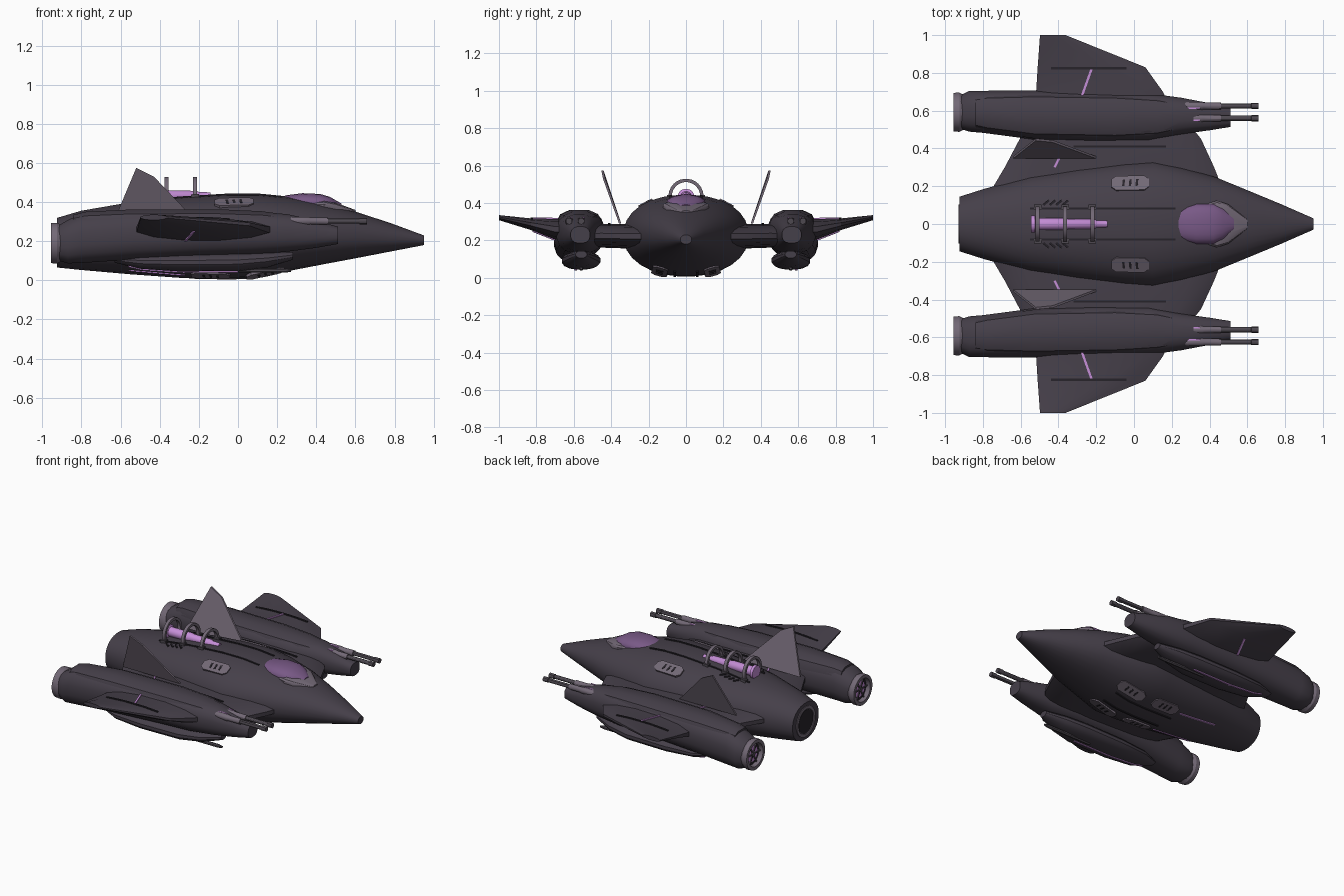
import bpy, bmesh, math
from mathutils import Vector
from mathutils.bvhtree import BVHTree

if "Cube" in bpy.data.objects:
    bpy.data.objects.remove(bpy.data.objects["Cube"])


def material(name, r, g, b):
    m = bpy.data.materials.new(name)
    m.use_nodes = True
    m.diffuse_color = (r, g, b, 1)
    m.node_tree.nodes["Principled BSDF"].inputs["Base Color"].default_value = (r, g, b, 1)
    return m


HULL = material("dark hull", .060, .050, .067)
GREY = material("trim grey", .17, .14, .18)
STEEL = material("gun metal", .075, .065, .08)
BLACK = material("recess black", .02, .017, .023)
GLOW = material("violet glow", .56, .27, .68)
GLASS = material("canopy violet", .19, .10, .24)
SURFACE = {}


def finish(name, bm, mat, mirror=False, angle=30):
    """Turn a bmesh into a named object, smooth it and mirror it across the centre line."""
    bmesh.ops.recalc_face_normals(bm, faces=bm.faces)
    SURFACE[name] = BVHTree.FromBMesh(bm)
    me = bpy.data.meshes.new(name)
    bm.to_mesh(me)
    bm.free()
    me.materials.append(mat)
    ob = bpy.data.objects.new(name, me)
    bpy.context.collection.objects.link(ob)
    bpy.ops.object.select_all(action="DESELECT")
    ob.select_set(True)
    bpy.context.view_layer.objects.active = ob
    bpy.ops.object.shade_smooth_by_angle(angle=math.radians(angle))
    if mirror:
        mod = ob.modifiers.new("Mirror", "MIRROR")
        mod.use_axis = (False, True, False)
    return ob


def add_skin(bm, rings, closed=False):
    """Bridge rings of points, capping the ends unless the loft closes on itself."""
    loops = [[bm.verts.new(p) for p in ring] for ring in rings]
    pairs = list(zip(loops, loops[1:]))
    if closed:
        pairs.append((loops[-1], loops[0]))
    for a, b in pairs:
        for i in range(len(a)):
            j = (i + 1) % len(a)
            bm.faces.new((a[i], a[j], b[j], b[i]))
    if not closed:
        bm.faces.new(loops[0])
        bm.faces.new(loops[-1])


def skin(name, rings, mat, mirror=False, closed=False, angle=30):
    bm = bmesh.new()
    add_skin(bm, rings, closed)
    return finish(name, bm, mat, mirror, angle)


def oval(n, power):
    """Unit superellipse."""
    out = []
    for i in range(n):
        a = math.tau * (i + .5) / n
        c, s = math.cos(a), math.sin(a)
        out.append((math.copysign(abs(c) ** (2 / power), c), math.copysign(abs(s) ** (2 / power), s)))
    return out


def body(name, stations, mat, n=24, power=2.2, mirror=False, angle=30):
    """Loft along x; each station is x, centre y, half width, bottom, top."""
    rings = [[(x, cy + w * c, (lo + hi) / 2 + (hi - lo) / 2 * s) for c, s in oval(n, power)]
             for x, cy, w, lo, hi in stations]
    return skin(name, rings, mat, mirror, angle=angle)


def wing(name, stations, mat, n=12, power=1.6):
    """Loft along y; each station is y, rear x, front x, middle z, half thickness."""
    rings = [[((a + b) / 2 + (b - a) / 2 * c, y, z + t * s) for c, s in oval(n, power)]
             for y, a, b, z, t in stations]
    return skin(name, rings, mat, True)


def lathe(name, profile, cy, cz, mat, n=20, mirror=True, closed=False):
    """Turn (x, radius) pairs about an axis along x."""
    rings = [[(x, cy + r * c, cz + r * s) for c, s in oval(n, 2)] for x, r in profile]
    return skin(name, rings, mat, mirror, closed)


def strip(name, target, start, end, mat, r=.006, below=False, steps=8):
    """Thin raised line that follows a surface between two plan points."""
    a, b = Vector((*start, 0)), Vector((*end, 0))
    side = (b - a).normalized().cross(Vector((0, 0, 1))) * r
    up = Vector((0, 0, r))
    sky = Vector((0, 0, -3 if below else 3))
    rings = []
    for i in range(steps + 1):
        hit = SURFACE[target].ray_cast(a.lerp(b, i / steps) + sky, -sky.normalized())[0]
        if hit:
            rings.append([hit + side + up, hit - side + up, hit - side - up, hit + side - up])
    return skin(name, rings, mat, True)


def hatch(name, x, y, below=False):
    """Eight-sided service plate with three dark slots, lying on the fuselage."""
    sky = Vector((0, 0, -3 if below else 3))
    p, nrm, _, _ = SURFACE["fuselage"].ray_cast(Vector((x, y, 0)) + sky, -sky.normalized())
    u = (Vector((1, 0, 0)) - nrm * nrm.x).normalized()
    v = nrm.cross(u)

    def plate(bm, pts, h):
        add_skin(bm, [[p + u * a + v * b + nrm * k for a, b in pts] for k in (-h, h)])
    bm = bmesh.new()
    corners = [(.1, .022), (.075, .042), (-.075, .042), (-.1, .022)]
    plate(bm, corners + [(-a, -b) for a, b in corners], .007)
    finish(name + "_plate", bm, GREY, True)
    bm = bmesh.new()
    for k in (-.035, 0, .035):
        plate(bm, [(k - .008, -.02), (k + .004, -.02), (k + .008, .02), (k - .004, .02)], .009)
    finish(name + "_slots", bm, BLACK, True)


# Main body with blunt nose and flat stern
body("fuselage", [
    (-.925, 0, .145, .065, .32), (-.8, 0, .185, .052, .357), (-.55, 0, .255, .03, .4),
    (-.3, 0, .295, .012, .43), (-.05, 0, .325, .007, .444), (.1, 0, .335, .012, .444),
    (.25, 0, .30, .045, .43), (.43, 0, .25, .08, .395), (.6, 0, .18, .112, .352),
    (.78, 0, .105, .147, .293), (.95, 0, .03, .18, .23)], HULL, 28)
lathe("stern_ring", [(-.93, .105), (-.93, .085), (-.915, .085), (-.915, .105)],
      0, .19, GREY, 24, False, True)
lathe("stern_recess", [(-.928, .08), (-.91, .08)], 0, .19, BLACK, 24, False)

# Cockpit
body("canopy_frame", [(.36, 0, .10, .34, .405), (.44, 0, .125, .34, .408), (.5, 0, .105, .33, .397),
                      (.6, 0, .025, .31, .36)], GREY, 16, 4)
body("canopy", [(.22, 0, .06, .34, .425), (.25, 0, .092, .34, .436), (.33, 0, .106, .34, .446),
                (.42, 0, .106, .34, .442), (.47, 0, .085, .34, .427), (.53, 0, .035, .34, .392)],
     GLASS, 20, 2.4, angle=50)

# Dorsal power coil under three hoops
lathe("power_coil", [(-.545, .045), (-.525, .045), (-.52, .032), (-.36, .032), (-.35, .028),
                     (-.21, .026), (-.2, .02), (-.14, .018)], 0, .432, GLOW, 16, False)
for i, x in enumerate((-.51, -.365, -.22)):
    lathe(f"coil_hoop_{i}", [(x - .011, .094), (x + .011, .094), (x + .011, .076), (x - .011, .076)],
          0, .436, GREY, 28, False, True)
    strip(f"hoop_foot_{i}", "fuselage", (x - .02, .088), (x + .02, .088), STEEL, .014, steps=2)
strip("dorsal_rail", "fuselage", (-.55, .082), (.22, .082), BLACK, .006, steps=14)
for i in range(4):
    x = -.48 + i * .034
    strip(f"cooling_vane_{i}", "fuselage", (x, .1), (x + .03, .125), BLACK, .006, steps=2)

# Service hatches
hatch("upper_hatch", -.02, .215)
hatch("belly_hatch_front", .14, .14, True)
hatch("belly_hatch_rear", -.14, .14, True)
strip("belly_light", "fuselage", (-.27, .13), (-.56, .13), GLOW, .005, True)
strip("belly_rail", "fuselage", (.2, .06), (-.25, .06), BLACK, .006, True)

# Engine nacelles
body("nacelle", [
    (-.92, .592, .09, .10, .28), (-.87, .597, .11, .085, .31), (-.8, .594, .113, .087, .342),
    (-.53, .577, .132, .105, .36), (-.2, .568, .134, .12, .363), (.08, .566, .127, .13, .355),
    (.25, .572, .098, .145, .34), (.4, .568, .073, .165, .307), (.51, .565, .052, .185, .275)],
    HULL, 16, 2.5, True)
body("nacelle_cowl", [
    (-.84, .59, .085, .15, .337), (-.78, .588, .10, .14, .353), (-.53, .575, .125, .13, .366),
    (-.1, .568, .126, .135, .366), (.12, .567, .11, .15, .356), (.25, .57, .08, .18, .338)],
    HULL, 12, 2.8, True)
lathe("exhaust_ring", [(-.955, .103), (-.955, .08), (-.90, .07), (-.90, .092), (-.925, .105)],
      .592, .19, GREY, 24, True, True)
lathe("exhaust_recess", [(-.926, .08), (-.9, .07)], .592, .19, BLACK, 24)
lathe("exhaust_glow", [(-.931, .056), (-.92, .056)], .592, .19, GLOW)
lathe("exhaust_hub", [(-.94, .016), (-.92, .02)], .592, .19, STEEL, 12)
bm = bmesh.new()
for i in range(6):
    a = math.tau * i / 6
    d, e = Vector((0, math.cos(a), math.sin(a))), Vector((0, -math.sin(a), math.cos(a))) * .005
    hub = Vector((0, .592, .19))
    add_skin(bm, [[hub + d * r + e * s + Vector((x, 0, 0))
                   for s, x in ((1, -.936), (-1, -.936), (-1, -.92), (1, -.92))] for r in (.01, .078)])
finish("exhaust_spokes", bm, STEEL, True)

# Pods slung under the nacelles
body("lower_pod", [
    (-.63, .57, .03, .09, .12), (-.5, .565, .085, .057, .13), (-.3, .562, .104, .043, .138),
    (0, .56, .104, .045, .142), (.15, .56, .08, .065, .145), (.28, .56, .03, .105, .145)],
    HULL, 16, 2.2, True)
strip("pod_light", "lower_pod", (-.56, .59), (0, .59), GLOW, .006, True)
lathe("pod_probe", [(-.1, .012), (.24, .012), (.27, .007)], .56, .05, STEEL, 8)

# Twin guns on each nacelle
for label, y in (("inner", .56), ("outer", .625)):
    lathe(f"{label}_gun_barrel", [(.3, .014), (.62, .014), (.622, .017), (.66, .017)], y, .303, STEEL, 12)
    lathe(f"{label}_gun_sleeve", [(.25, .012), (.28, .022), (.36, .022), (.37, .019), (.46, .019)],
          y, .303, GREY, 12)
    strip(f"{label}_gun_light", f"{label}_gun_sleeve", (.27, y - .012), (.35, y - .012), GLOW, .004)

# Wings: stubs to the nacelles, then outer panels
wing("inner_wing", [(.2, -.75, .47, .222, .066), (.3, -.69, .43, .222, .066), (.45, -.61, .36, .225, .064),
                    (.55, -.56, .28, .225, .06)], HULL, 20, 2.4)
wing("outer_wing", [(.55, -.53, .24, .255, .062), (.7, -.53, .165, .26, .057), (.83, -.52, .07, .287, .032),
                    (1, -.5, -.36, .322, .014)], HULL, 12, 2)
strip("outer_wing_rail", "outer_wing", (-.44, .825), (-.04, .825), BLACK)
strip("outer_wing_light", "outer_wing", (-.275, .68), (-.225, .82), GLOW)
strip("outer_wing_light_below", "outer_wing", (-.275, .68), (-.225, .82), GLOW, below=True)
strip("inner_wing_rail", "inner_wing", (-.32, .41), (.17, .41), BLACK)
strip("inner_wing_light", "inner_wing", (-.42, .3), (-.375, .39), GLOW)

# Canted tail fins
fin = [(-.64, .352, .29), (-.52, .447, .575), (-.43, .438, .53), (-.2, .352, .29)]
skin("tail_fin", [[(x, y + d, z) for x, y, z in fin] for d in (-.006, .006)], GREY, True)
